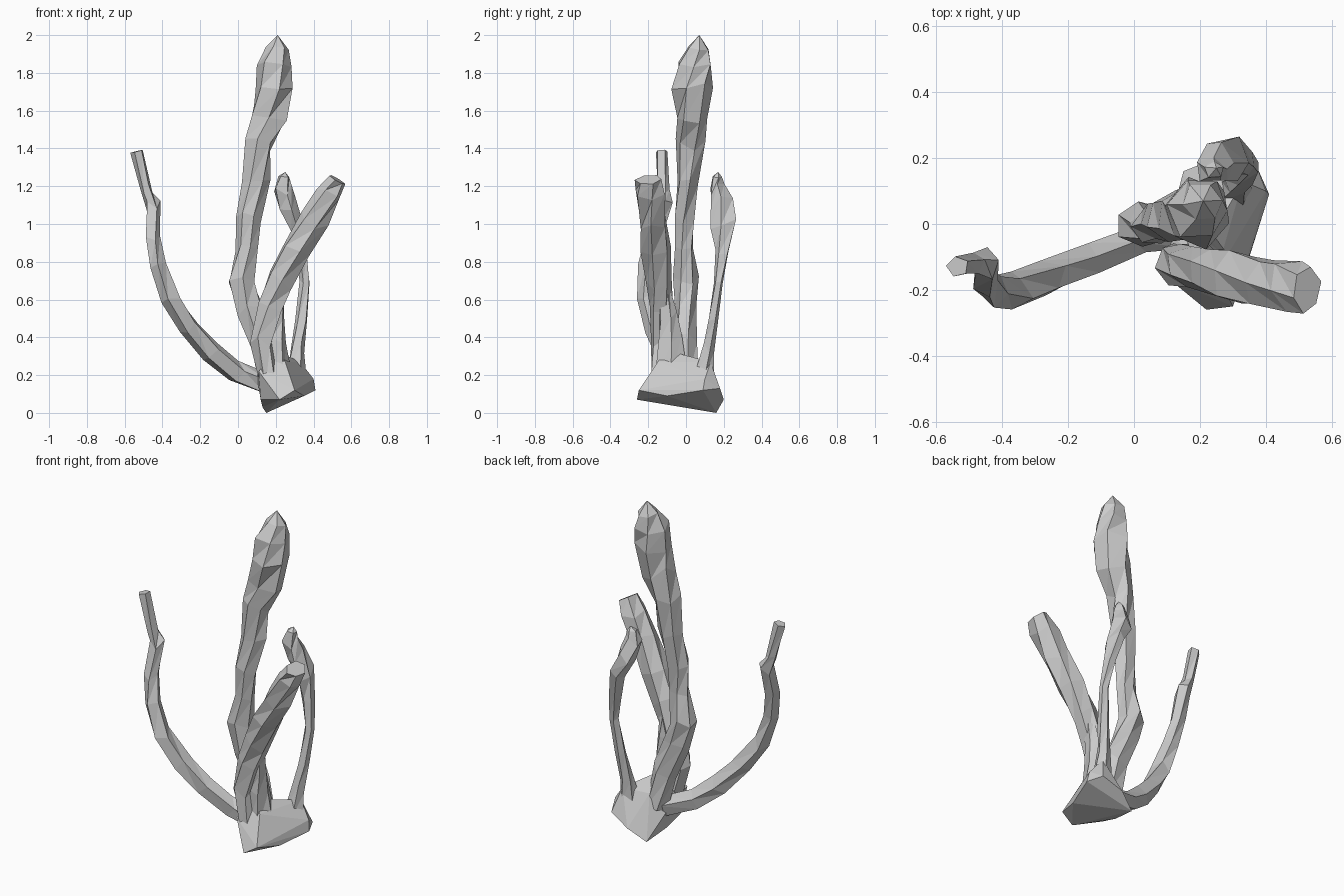
import bpy, bmesh, math, random
from mathutils import Vector

random.seed(4)


def finish(name, bm):
    bmesh.ops.recalc_face_normals(bm, faces=bm.faces[:])
    me = bpy.data.meshes.new(name)
    bm.to_mesh(me)
    bm.free()
    ob = bpy.data.objects.new(name, me)
    bpy.context.collection.objects.link(ob)
    return ob


def branch(name, stations, sides=6, tip=None, twist=0.2):
    """Faceted limb through stations (x, y, z, radius across x, radius across y)."""
    bm = bmesh.new()
    pts = [Vector(s[:3]) for s in stations]
    rings = []
    for i, s in enumerate(stations):
        t = (pts[min(i + 1, len(pts) - 1)] - pts[max(i - 1, 0)]).normalized()
        u = Vector((0, 1, 0)).cross(t).normalized()
        v = t.cross(u)
        ring = []
        for k in range(sides):
            a = math.tau * k / sides + i * twist
            j = random.uniform(0.93, 1.17)
            co = pts[i] + (u * math.cos(a) * s[3] + v * math.sin(a) * s[4]) * j
            if 0 < i < len(pts) - 1:
                co += t * random.uniform(-0.03, 0.03)
            ring.append(bm.verts.new(co))
        rings.append(ring)
    for lo, hi in zip(rings, rings[1:]):
        for k in range(sides):
            n = (k + 1) % sides
            bm.faces.new((lo[k], lo[n], hi[n]))
            bm.faces.new((lo[k], hi[n], hi[k]))
    bm.faces.new(rings[0])
    if tip:
        top = bm.verts.new(tip)
        for k in range(sides):
            bm.faces.new((rings[-1][k], rings[-1][(k + 1) % sides], top))
    else:
        bm.faces.new(rings[-1])
    return finish(name, bm)


# Base: slanted lumpy foot
bm = bmesh.new()
for co in [(.15, .16, .0), (.13, 0, .03), (.12, -.12, .07), (.22, -.26, .07),
           (.30, -.25, .12), (.35, -.1, .09), (.41, .09, .12), (.37, .18, .13),
           (.25, .2, .07), (.40, .1, .18), (.33, .13, .27), (.10, -.03, .19),
           (.11, -.17, .22), (.25, -.15, .27), (.2, .06, .24), (.2, -.1, .33)]:
    bm.verts.new(co)
res = bmesh.ops.convex_hull(bm, input=bm.verts[:])
bmesh.ops.delete(bm, geom=[g for g in set(res["geom_interior"] + res["geom_unused"])
                           if isinstance(g, bmesh.types.BMVert)], context='VERTS')
finish("base", bm)

# Tall central stem with a swollen head
branch("main_stem", [
    (.18, .01, .16, .07, .07), (.13, .0, .38, .07, .055), (.06, .0, .56, .07, .055),
    (.02, .0, .70, .07, .06), (.05, -.01, .88, .055, .05), (.055, -.01, 1.04, .06, .055),
    (.09, .01, 1.22, .07, .06), (.11, .02, 1.42, .07, .075), (.165, .03, 1.58, .10, .08),
    (.195, .03, 1.73, .105, .10), (.20, .05, 1.84, .09, .095), (.21, .065, 1.93, .06, .06)],
    tip=(.21, .07, 2.0))

# Long thin limb sweeping out to the left
branch("left_branch", [
    (.15, -.01, .15, .06, .06), (0, -.055, .21, .055, .045), (-.13, -.11, .31, .055, .045),
    (-.25, -.16, .44, .055, .05), (-.36, -.20, .60, .05, .055), (-.42, -.20, .76, .045, .05),
    (-.45, -.17, .93, .04, .045), (-.45, -.12, 1.10, .038, .045),
    (-.485, -.12, 1.18, .03, .035), (-.535, -.13, 1.385, .032, .03)], sides=5)

# Thick limb leaning right at the front
branch("front_branch", [
    (.17, -.12, .14, .05, .07), (.125, -.12, .38, .06, .065), (.165, -.13, .55, .07, .06),
    (.225, -.14, .70, .075, .065), (.315, -.16, .88, .075, .075), (.395, -.18, 1.02, .075, .075),
    (.475, -.19, 1.15, .065, .075), (.525, -.20, 1.235, .045, .065)])

# Inner buttress joining the base to the front limb
branch("inner_root", [
    (.22, -.08, .17, .07, .09), (.21, -.09, .38, .045, .065), (.215, -.10, .52, .035, .05),
    (.22, -.12, .66, .025, .03)], sides=5)

# Slim bowed limb at the back, ending in a flared hook
branch("back_branch", [
    (.31, .10, .20, .055, .05), (.315, .12, .34, .034, .032), (.335, .145, .50, .034, .028),
    (.355, .17, .68, .025, .022), (.335, .19, .84, .032, .038), (.305, .205, 1.0, .035, .065),
    (.26, .195, 1.10, .05, .065), (.237, .165, 1.18, .045, .04), (.245, .165, 1.25, .03, .025)],
    sides=5, tip=(.25, .17, 1.275))
